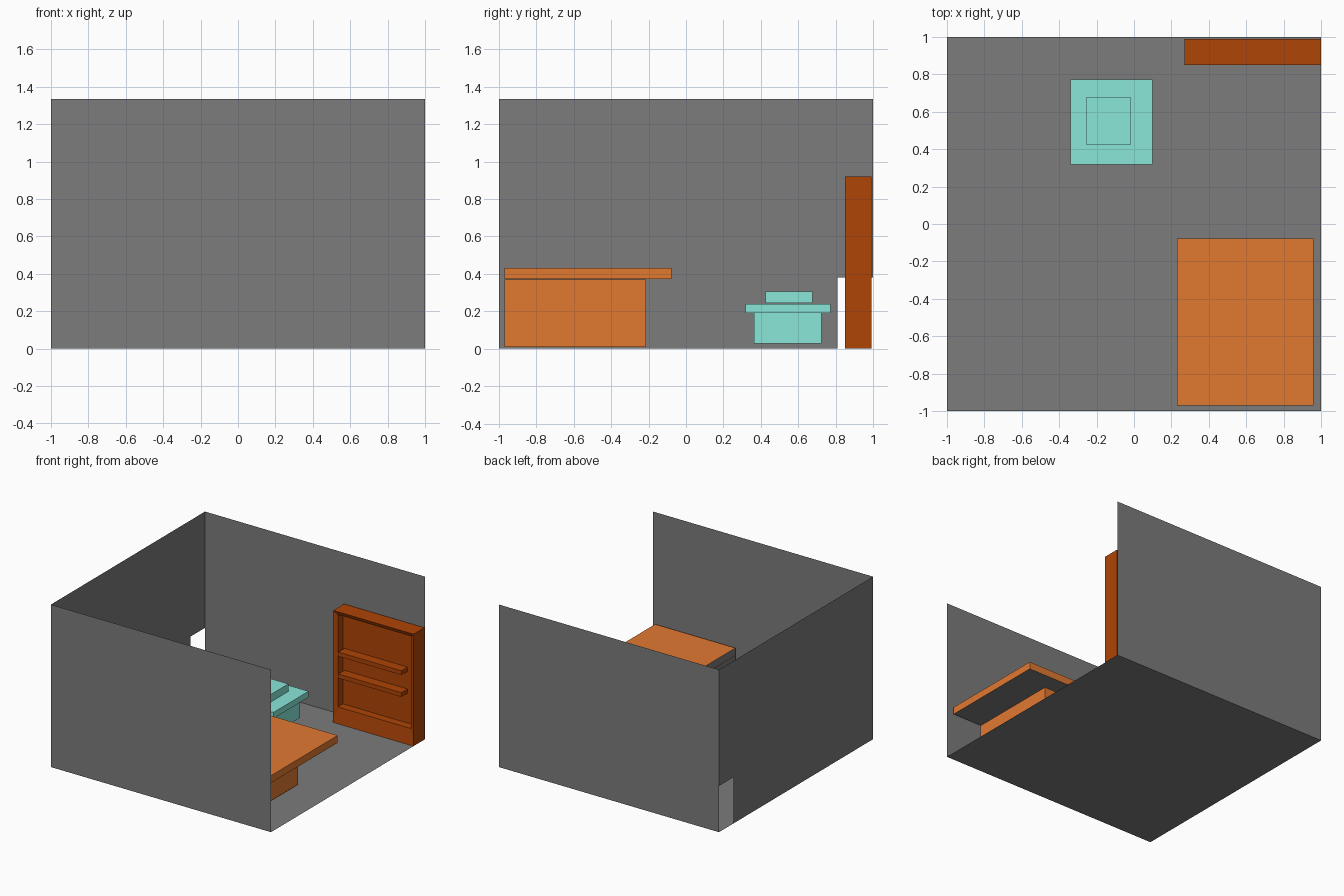
import bpy, bmesh

if "Cube" in bpy.data.objects:
    bpy.data.objects.remove(bpy.data.objects["Cube"])


def material(name, rgb):
    m = bpy.data.materials.new(name)
    m.diffuse_color = (*rgb, 1)
    m.use_nodes = True
    m.node_tree.nodes["Principled BSDF"].inputs["Base Color"].default_value = m.diffuse_color
    return m


ORANGE = material("orange_wood", (0.75, 0.19, 0.03))
BROWN = material("brown_wood", (0.43, 0.058, 0.002))
TEAL = material("teal_paint", (0.255, 0.80, 0.70))
GREY = material("dark_grey", (0.2, 0.2, 0.2))


def finish(name, bm, *mats):
    mesh = bpy.data.meshes.new(name)
    bm.to_mesh(mesh)
    bm.free()
    for m in mats:
        mesh.materials.append(m)
    ob = bpy.data.objects.new(name, mesh)
    bpy.context.collection.objects.link(ob)
    return ob


def panel(name, pts):
    bm = bmesh.new()
    bm.faces.new([bm.verts.new(p) for p in pts])
    return finish(name, bm, GREY)


def box_bm(x, y, z):
    """Box between (min, max) pairs on each axis."""
    bm = bmesh.new()
    bmesh.ops.create_cube(bm, size=1)
    for v in bm.verts:
        v.co = [r[0] if c < 0 else r[1] for c, r in zip(v.co, (x, y, z))]
    bm.normal_update()
    return bm


def box(name, mat, x, y, z, bare_sides=False):
    bm = box_bm(x, y, z)
    if bare_sides:  # left and underside stay unpainted grey
        for f in bm.faces:
            if f.normal.x < -0.5 or f.normal.z < -0.5:
                f.material_index = 1
    return finish(name, bm, mat, GREY)


# Room: thin floor and three walls, right side open
H = 1.335
panel("floor", [(-1, -1, 0), (1, -1, 0), (1, 1, 0), (-1, 1, 0)])
panel("front_wall", [(-1, -1, 0), (1, -1, 0), (1, -1, H), (-1, -1, H)])
panel("back_wall", [(1, 1, 0), (-1, 1, 0), (-1, 1, H), (1, 1, H)])
# Left wall with the low doorway in the back corner
panel("left_wall", [(-1, y, z) for y, z in
                    ((-1, 0), (-1, H), (1, H), (1, 0.38), (0.81, 0.38), (0.81, 0))])

# Large table in the front corner
box("table_top", ORANGE, (0.23, 0.96), (-0.97, -0.077), (0.372, 0.432), True)
box("table_base", ORANGE, (0.23, 0.695), (-0.97, -0.215), (0.01, 0.37), True)

# Small stepped table
box("small_table_base", TEAL, (-0.30, 0.055), (0.363, 0.723), (0.028, 0.19))
box("small_table_top", TEAL, (-0.34, 0.10), (0.317, 0.773), (0.19, 0.24))
box("small_table_block", TEAL, (-0.257, -0.015), (0.425, 0.675), (0.245, 0.307))

# Bookcase: inset the front as a slightly chamfered frame, then sink the recess
bm = box_bm((0.27, 1.0), (0.85, 0.99), (0, 0.92))
front = min(bm.faces, key=lambda f: f.normal.y)
bmesh.ops.inset_individual(bm, faces=[front], thickness=0.045)
for v in front.verts:
    v.co.y += 0.015
    if v.co.z < 0.4:
        v.co.z = 0.13
recess = bmesh.ops.extrude_discrete_faces(bm, faces=[front])["faces"][0]
bmesh.ops.translate(bm, verts=recess.verts, vec=(0, 0.065, 0))
finish("bookcase", bm, BROWN)
for name, z in (("lower_shelf", 0.41), ("upper_shelf", 0.59)):
    box(name, BROWN, (0.315, 0.89), (0.85, 0.93), (z - 0.035, z))
